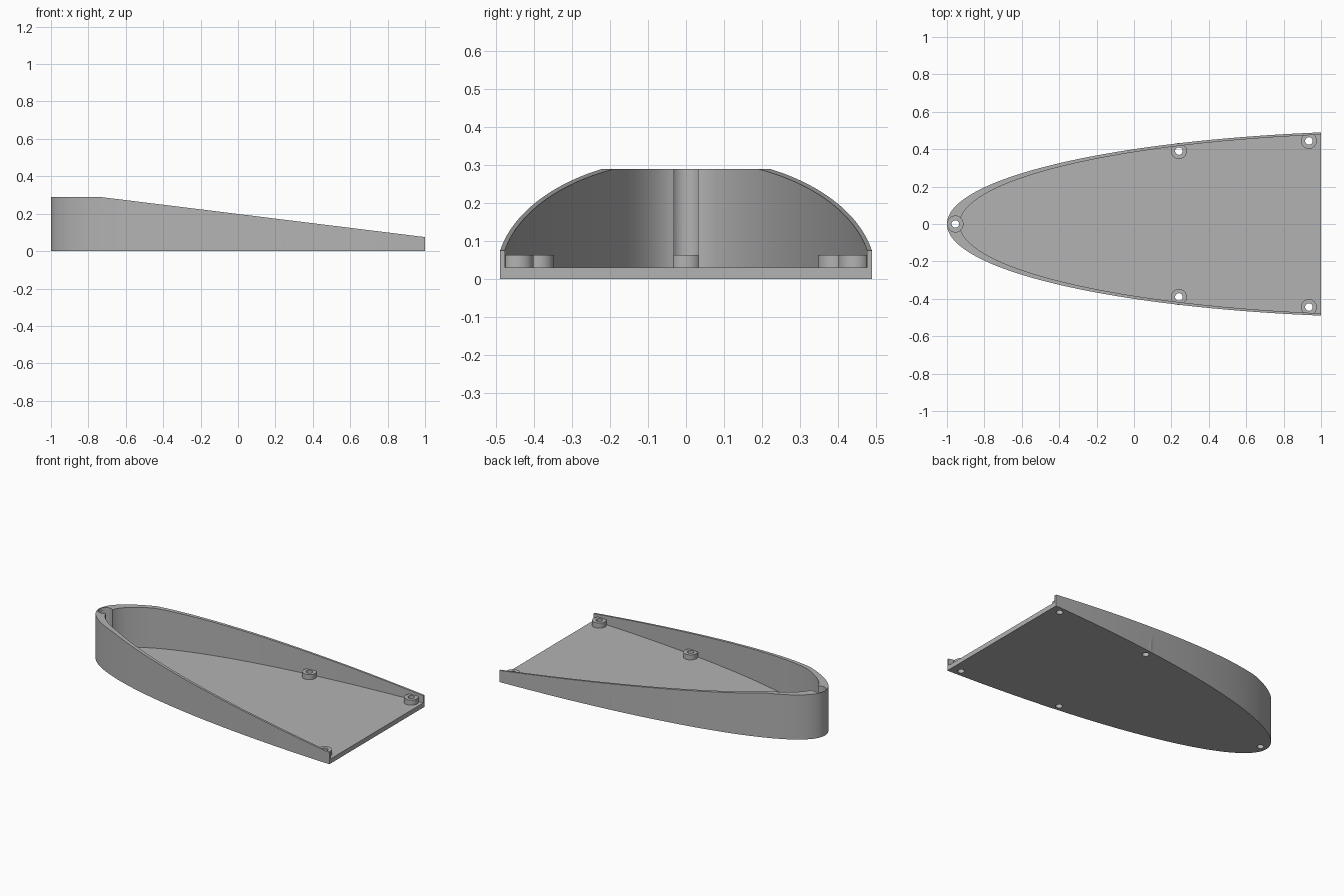
import bpy, bmesh, math

cube = bpy.data.objects.get("Cube")
if cube:
    bpy.data.objects.remove(cube, do_unlink=True)

grey = bpy.data.materials.new("plain grey")
grey.use_nodes = True
grey.diffuse_color = (0.45, 0.45, 0.45, 1)
grey.node_tree.nodes["Principled BSDF"].inputs["Base Color"].default_value = (0.45, 0.45, 0.45, 1)


def prism(name, points, shift):
    """Solid made by sweeping a flat outline along a vector."""
    bm = bmesh.new()
    face = bm.faces.new([bm.verts.new(p) for p in points])
    swept = bmesh.ops.extrude_face_region(bm, geom=[face])["geom"]
    bmesh.ops.translate(bm, vec=shift, verts=[v for v in swept if isinstance(v, bmesh.types.BMVert)])
    bmesh.ops.recalc_face_normals(bm, faces=bm.faces)
    mesh = bpy.data.meshes.new(name)
    bm.to_mesh(mesh)
    bm.free()
    mesh.materials.append(grey)
    obj = bpy.data.objects.new(name, mesh)
    bpy.context.collection.objects.link(obj)
    return obj


def nose_outline(a, b, x_end, z, steps=96):
    """Elliptical nose cut off straight at x_end."""
    t_end = math.acos((1.5 - x_end) / a)
    angles = [t_end * (2 * i / steps - 1) for i in range(steps + 1)]
    return [(1.5 - a * math.cos(t), b * math.sin(t), z) for t in angles]


def cylinder(name, x, y, r, z0, z1, sides=40):
    ring = [(x + r * math.cos(math.tau * i / sides), y + r * math.sin(math.tau * i / sides), z0)
            for i in range(sides)]
    return prism(name, ring, (0, 0, z1 - z0))


def combine(target, tool, operation):
    """Apply a boolean and discard the tool."""
    mod = target.modifiers.new(operation.lower(), "BOOLEAN")
    mod.operation, mod.solver, mod.object = operation, "EXACT", tool
    tool.hide_render = True
    bpy.ops.object.select_all(action="DESELECT")
    bpy.context.view_layer.objects.active = target
    target.select_set(True)
    bpy.ops.object.modifier_apply(modifier=mod.name)
    bpy.data.objects.remove(tool, do_unlink=True)


# Tray: solid nose shape, hollowed above the floor
FLOOR, BOSS_TOP, RIM = 0.03, 0.063, 0.29
tray = prism("tray", nose_outline(2.5, 0.5, 1.0, 0), (0, 0, RIM))
combine(tray, prism("hollow", nose_outline(2.432, 0.488, 1.1, FLOOR), (0, 0, 0.5)), "DIFFERENCE")

# Sloping rim
slope = [(-0.74, -1, RIM), (1.0, -1, 0.075), (1.2, -1, 0.05), (1.2, -1, 0.5), (-0.74, -1, 0.5)]
combine(tray, prism("slope_cutter", slope, (0, 2, 0)), "DIFFERENCE")

# Screw access recess in the nose wall
NOSE = (-0.955, 0)
combine(tray, cylinder("nose_recess", *NOSE, 0.043, BOSS_TOP, 0.5), "DIFFERENCE")

# Screw bosses with through holes
spots = [NOSE] + [(x, s * y) for x, y in ((0.24, 0.39), (0.935, 0.444)) for s in (1, -1)]
for x, y in spots:
    radius = 0.0425 if (x, y) != NOSE else 0.0435
    combine(tray, cylinder("boss", x, y, radius, FLOOR / 2, BOSS_TOP), "UNION")
    combine(tray, cylinder("hole", x, y, 0.02, -0.1, 0.2), "DIFFERENCE")

bpy.ops.object.shade_smooth_by_angle(angle=math.radians(25))
